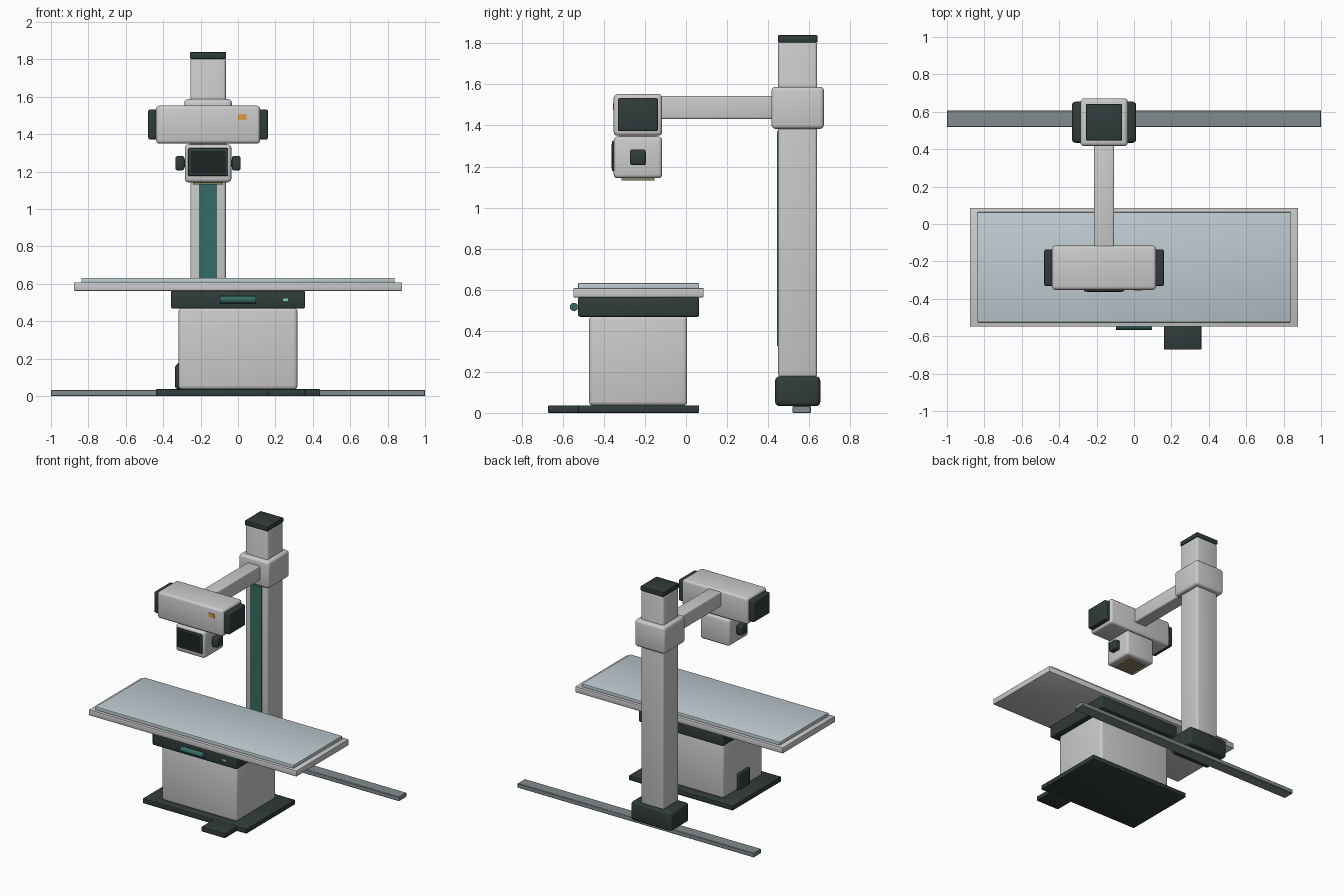
import bpy, bmesh
from math import radians, pi
from mathutils import Matrix, Vector

if "Cube" in bpy.data.objects:
    bpy.data.objects.remove(bpy.data.objects["Cube"])


def mat(name, rgb):
    m = bpy.data.materials.new(name)
    m.diffuse_color = (*rgb, 1)
    m.use_nodes = True
    m.node_tree.nodes["Principled BSDF"].inputs["Base Color"].default_value = m.diffuse_color
    return m


DARK = mat("dark_trim", (0.03, 0.045, 0.042))
BLACK = mat("black_screen", (0.012, 0.016, 0.017))
TEAL = mat("teal", (0.035, 0.15, 0.13))
RAIL = mat("rail_metal", (0.22, 0.26, 0.27))
PAD = mat("pad_blue_grey", (0.52, 0.6, 0.64))
ORANGE = mat("orange_label", (0.75, 0.33, 0.05))
GREEN = mat("green_light", (0.15, 0.7, 0.4))
OLIVE = mat("window_olive", (0.25, 0.23, 0.13))


def finish(bm, name, material):
    me = bpy.data.meshes.new(name)
    bm.to_mesh(me)
    bm.free()
    ob = bpy.data.objects.new(name, me)
    bpy.context.collection.objects.link(ob)
    if material:
        me.materials.append(material)
    bpy.ops.object.select_all(action='DESELECT')
    ob.select_set(True)
    bpy.context.view_layer.objects.active = ob
    bpy.ops.object.shade_smooth_by_angle(angle=radians(40))
    return ob


def box(name, x, y, z, material=None, r=0.0, seg=3):
    """Rounded box given by its (min, max) range on each axis."""
    bm = bmesh.new()
    bmesh.ops.create_cube(bm, size=1)
    size = Vector((x[1] - x[0], y[1] - y[0], z[1] - z[0]))
    mid = Vector((x[1] + x[0], y[1] + y[0], z[1] + z[0])) / 2
    bmesh.ops.scale(bm, vec=size, verts=bm.verts)
    bmesh.ops.translate(bm, vec=mid, verts=bm.verts)
    if r:
        bmesh.ops.bevel(bm, geom=bm.edges[:], offset=r, segments=seg,
                        profile=0.5, affect='EDGES')
    return finish(bm, name, material)


def rod_x(name, x, y, z, r, material=None):
    """Cylinder lying along x."""
    bm = bmesh.new()
    bmesh.ops.create_cone(bm, cap_ends=True, segments=24, radius1=r, radius2=r,
                          depth=x[1] - x[0])
    place = Matrix.Translation(((x[0] + x[1]) / 2, y, z)) @ Matrix.Rotation(pi / 2, 4, 'Y')
    bmesh.ops.transform(bm, matrix=place, verts=bm.verts)
    return finish(bm, name, material)


def around(c, half):
    return (c - half, c + half)


CX = -0.16    # x centre of the column and tube head
CY = 0.544    # y centre of the column
HY = -0.234   # y centre of the tube head
TY = -0.231   # y centre of the table

# Floor rail and column
box("floor_rail", (-1, 1), (0.518, 0.608), (0, 0.033), RAIL, 0.003, 1)
box("column_carriage", around(CX, 0.172), around(CY, 0.11), (0.033, 0.178), DARK, 0.02)
box("column", around(CX, 0.095), around(CY, 0.095), (0.175, 1.807), None, 0.014)
box("column_cap", around(CX, 0.097), around(CY, 0.097), (1.803, 1.84), DARK, 0.006, 2)
box("column_strip", around(CX, 0.048), (0.443, 0.46), (0.325, 1.37), TEAL)
box("column_collar", around(CX, 0.127), around(CY, 0.128), (1.383, 1.588), None, 0.02)
box("support_arm", around(CX, 0.054), (-0.14, 0.43), (1.431, 1.543), None, 0.01)

# X-ray tube head
box("tube_housing", around(CX, 0.278), around(HY, 0.118), (1.35, 1.553), None, 0.018)
for side, s in (("left", -1), ("right", 1)):
    a, b = CX + s * 0.27, CX + s * 0.32
    box(f"tube_end_cap_{side}", (min(a, b), max(a, b)), around(HY, 0.098),
        (1.372, 1.533), DARK, 0.01)
box("tube_label", (0.0, 0.046), (-0.356, -0.345), (1.476, 1.508), ORANGE)

# Collimator below the tube
box("collimator_neck", around(CX, 0.1), around(HY, 0.09), (1.33, 1.36))
box("collimator", around(CX, 0.124), around(HY, 0.118), (1.143, 1.346), None, 0.018)
box("collimator_panel", around(CX, 0.107), (-0.361, -0.345), (1.177, 1.325), DARK, 0.006, 2)
box("collimator_screen", around(CX, 0.092), (-0.364, -0.355), (1.19, 1.31), BLACK)
box("collimator_window", around(CX, 0.08), around(HY, 0.08), (1.131, 1.148), OLIVE)
for side, s in (("left", -1), ("right", 1)):
    a, b = CX + s * 0.127, CX + s * 0.174
    box(f"collimator_knob_{side}", (min(a, b), max(a, b)), around(HY, 0.038),
        (1.207, 1.283), DARK, 0.01)
rod_x("collimator_knob_shaft", around(CX, 0.14), HY, 1.245, 0.02, DARK)

# Patient table
box("base_plate", around(0, 0.439), around(TY, 0.295), (0, 0.037), DARK, 0.005, 2)
box("foot_pedal", (0.16, 0.36), (-0.672, -0.5), (0, 0.037), DARK, 0.005, 2)
box("pedestal", around(0, 0.318), around(TY - 0.002, 0.239), (0.035, 0.472), None, 0.02)
box("pedestal_side_cover", (-0.336, -0.3), around(TY, 0.07), (0.04, 0.167), DARK, 0.01)
box("table_underframe", around(0, 0.358), around(TY, 0.295), (0.468, 0.565), DARK, 0.01)
box("table_top", around(0, 0.878), around(TY, 0.317), (0.563, 0.608), None, 0.004, 2)
box("table_pad", around(0, 0.838), around(TY, 0.295), (0.603, 0.632), PAD, 0.005, 2)
rod_x("table_handle", (-0.097, 0.097), -0.546, 0.516, 0.02, TEAL)
box("status_light", (0.24, 0.268), (-0.53, -0.52), (0.509, 0.522), GREEN)
